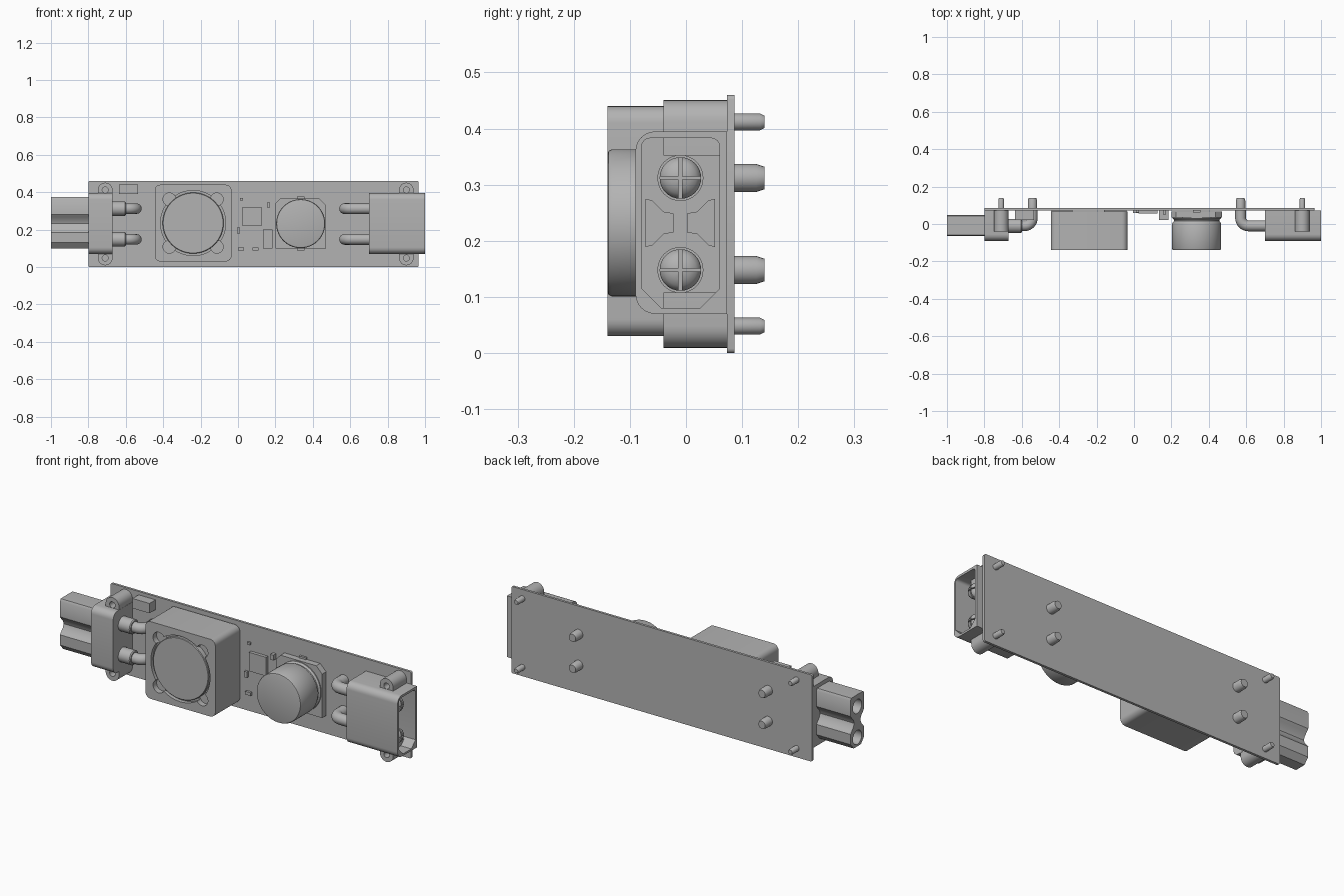
import bpy, bmesh, math
from mathutils import Vector

if "Cube" in bpy.data.objects:
    bpy.data.objects.remove(bpy.data.objects["Cube"])

GREY = bpy.data.materials.new("plain grey")
GREY.diffuse_color = (0.45, 0.45, 0.45, 1)
GREY.use_nodes = True
GREY.node_tree.nodes["Principled BSDF"].inputs["Base Color"].default_value = GREY.diffuse_color


def place(axis, u, v, t):
    """Point from profile coordinates (u, v) and distance t along the axis."""
    return Vector((t, u, v)) if axis == 'x' else Vector((u, t, v))


def finish(obj, angle=35):
    if not obj.data.materials:
        obj.data.materials.append(GREY)
    bpy.ops.object.select_all(action='DESELECT')
    obj.select_set(True)
    bpy.context.view_layer.objects.active = obj
    bpy.ops.object.shade_smooth_by_angle(angle=math.radians(angle))
    return obj


def from_bmesh(name, bm):
    bmesh.ops.recalc_face_normals(bm, faces=bm.faces)
    me = bpy.data.meshes.new(name)
    bm.to_mesh(me)
    bm.free()
    obj = bpy.data.objects.new(name, me)
    bpy.context.collection.objects.link(obj)
    return finish(obj)


def prism(name, pts, axis, a, b):
    bm = bmesh.new()
    f = bm.faces.new([bm.verts.new(place(axis, u, v, a)) for u, v in pts])
    ext = bmesh.ops.extrude_face_region(bm, geom=[f], use_keep_orig=True)
    moved = [g for g in ext['geom'] if isinstance(g, bmesh.types.BMVert)]
    bmesh.ops.translate(bm, verts=moved, vec=place(axis, 0, 0, b - a))
    return from_bmesh(name, bm)


def lathe(name, profile, axis, cu, cv, seg=32):
    """Turned solid; profile is a list of (radius, distance along axis)."""
    bm = bmesh.new()
    rings = []
    for r, t in profile:
        rings.append([bm.verts.new(place(axis, cu + r * math.cos(2 * math.pi * i / seg),
                                         cv + r * math.sin(2 * math.pi * i / seg), t)) for i in range(seg)])
    for p, q in zip(rings, rings[1:]):
        for i in range(seg):
            j = (i + 1) % seg
            bm.faces.new((p[i], p[j], q[j], q[i]))
    bm.faces.new(rings[0])
    bm.faces.new(rings[-1])
    return from_bmesh(name, bm)


def rrect(u0, u1, v0, v1, radii, seg=(6, 6, 6, 6)):
    """Rectangle outline; radii run lower-left, lower-right, upper-right, upper-left. seg 1 = chamfer."""
    pts = []
    corners = [(u0, v0, 1, 1, 180), (u1, v0, -1, 1, 270), (u1, v1, -1, -1, 0), (u0, v1, 1, -1, 90)]
    for (u, v, su, sv, start), r, n in zip(corners, radii, seg):
        if r == 0:
            pts.append((u, v))
            continue
        for k in range(n + 1):
            a = math.radians(start + 90 * k / n)
            pts.append((u + su * r + r * math.cos(a), v + sv * r + r * math.sin(a)))
    return pts


def box(name, x0, x1, z0, z1, y0, y1=0.074):
    return prism(name, [(x0, z0), (x1, z0), (x1, z1), (x0, z1)], 'y', y0, y1)


def cut(obj, *cutters):
    for c in cutters:
        m = obj.modifiers.new("cut", 'BOOLEAN')
        m.operation, m.solver, m.object = 'DIFFERENCE', 'EXACT', c
        bpy.ops.object.select_all(action='DESELECT')
        bpy.context.view_layer.objects.active = obj
        obj.select_set(True)
        bpy.ops.object.modifier_apply(modifier=m.name)
        bpy.data.objects.remove(c)
    return finish(obj)


def elbow(name, x_start, x_pin, z, r):
    """Bent tube from a connector to the board."""
    s = 1 if x_pin > x_start else -1
    R, y0 = 0.042, -0.01
    path = [(x_start, y0)]
    for k in range(9):
        a = math.radians(90 * k / 8)
        path.append((x_pin - s * R * (1 - math.sin(a)), y0 + R * (1 - math.cos(a))))
    path.append((x_pin, 0.076))
    cu = bpy.data.curves.new(name, 'CURVE')
    cu.dimensions = '3D'
    sp = cu.splines.new('POLY')
    sp.points.add(len(path) - 1)
    for p, (x, y) in zip(sp.points, path):
        p.co = (x, y, z, 1)
    cu.bevel_depth, cu.bevel_resolution, cu.use_fill_caps = r, 6, True
    obj = bpy.data.objects.new(name, cu)
    bpy.context.collection.objects.link(obj)
    bpy.ops.object.select_all(action='DESELECT')
    obj.select_set(True)
    bpy.context.view_layer.objects.active = obj
    bpy.ops.object.convert(target='MESH')
    return finish(bpy.context.view_layer.objects.active)


# Circuit board
prism("board", rrect(-0.80, 0.965, 0.0, 0.46, [0.008] * 4, (3,) * 4), 'y', 0.073, 0.086)

MZ = 0.232                 # middle height of the connectors
POLES = (0.148, 0.312)     # contact heights
SHELL = rrect(-0.09, 0.073, 0.07, 0.395, [0.035, 0, 0, 0.035])

# Left connector: flange and twin-barrel nose with socket holes
prism("left_flange", SHELL, 'x', -0.80, -0.67)
half = [(0, 0.10), (0.03, 0.10), (0.056, 0.13), (0.057, 0.185), (0.047, 0.197), (0.032, 0.214),
        (0.026, MZ), (0.032, 0.25), (0.047, 0.267), (0.057, 0.28), (0.057, 0.362), (0.05, 0.374), (0, 0.375)]
outline = [(-0.008 + u, v) for u, v in half] + [(-0.008 - u, v) for u, v in half[-2:0:-1]]
nose = prism("left_nose", outline, 'x', -1.0, -0.795)
cut(nose, *[lathe("hole", [(0.037, -1.05), (0.037, -0.83)], 'x', -0.008, z) for z in POLES])

# Right connector: hollow shell with chamfered cavity, keyed ribs and split pins
shell = prism("right_shell", SHELL, 'x', 0.70, 1.0)
cut(shell, prism("cavity", rrect(-0.079, 0.060, 0.08, 0.383, [0.035, 0.035, 0.015, 0.015], (1, 1, 4, 4)),
                 'x', 0.80, 1.05))
for side, s in (("front", -1), ("back", 1)):
    rib = [(0.062, -0.043), (0.05, -0.04), (0.03, -0.02), (0.012, -0.017),
           (0.012, 0.017), (0.03, 0.02), (0.05, 0.04), (0.062, 0.043)]
    prism("key_rib_" + side, [(-0.01 + s * u, MZ + v) for u, v in rib], 'x', 0.795, 0.86)
for z in POLES:
    dome = [(0.037 * math.cos(math.radians(a)), 0.945 + 0.025 * math.sin(math.radians(a)))
            for a in (0, 20, 40, 60, 80)]
    pin = lathe("split_pin", [(0.037, 0.795)] + dome, 'x', -0.01, z)
    slots = [prism("slot", [(-0.01 - a, z - b), (-0.01 + a, z - b), (-0.01 + a, z + b), (-0.01 - a, z + b)],
                   'x', 0.88, 1.05) for a, b in ((0.003, 0.06), (0.06, 0.003))]
    cut(pin, *slots)
    lathe("pin_collar", [(0.041, 0.795), (0.041, 0.81)], 'x', -0.01, z)

# Bent contacts and their tips behind the board
for z in POLES:
    lathe("left_sleeve", [(0.038, -0.68), (0.038, -0.605), (0.034, -0.60)], 'x', -0.01, z)
    elbow("left_elbow", -0.62, -0.543, z, 0.028)
    elbow("right_elbow", 0.71, 0.570, z, 0.029)
    for x in (-0.543, 0.570):
        lathe("contact_tip", [(0.025, 0.06), (0.025, 0.125), (0.02, 0.14)], 'y', x, z, 24)

# Mounting ears with holes, and their pegs through the board
for x in (-0.71, 0.90):
    for s in (-1, 1):
        zc = 0.23 + s * 0.182
        arc = [(x + 0.039 * math.cos(math.radians(a)), zc + s * 0.039 * math.sin(math.radians(a)))
               for a in range(0, 181, 15)]
        inner = zc - s * 0.06
        ear = prism("mount_ear", arc + [(x - 0.039, inner), (x + 0.039, inner)], 'y', -0.04, 0.074)
        cut(ear, lathe("hole", [(0.016, -0.06), (0.016, 0.03)], 'y', x, zc))
        lathe("mount_peg", [(0.015, 0.06), (0.015, 0.132), (0.011, 0.14)], 'y', x, zc, 24)

# Shielded coil: rounded block, ring groove with corner pockets, core and feet
CX, CZ = -0.24, 0.235
coil = prism("coil_block", rrect(-0.445, -0.035, 0.03, 0.44, [0.03] * 4), 'y', -0.14, 0.066)
pockets = [lathe("pocket", [(0.034, -0.16), (0.034, -0.11)], 'y', CX + sx * 0.127, CZ + sz * 0.127)
           for sx in (-1, 1) for sz in (-1, 1)]
cut(coil, lathe("ring", [(0.174, -0.16), (0.174, -0.12)], 'y', CX, CZ, 64), *pockets)
lathe("coil_core", [(0.163, -0.10), (0.163, -0.135), (0.160, -0.138)], 'y', CX, CZ, 64)
box("coil_foot_left", -0.44, -0.33, 0.10, 0.37, 0.06)
box("coil_foot_right", -0.16, -0.04, 0.10, 0.37, 0.06)

# Can capacitor: crimped can, chamfered base and end tabs
lathe("capacitor_can", [(0.122, -0.14), (0.128, -0.138), (0.131, -0.132), (0.131, 0.002), (0.127, 0.010),
                        (0.121, 0.016), (0.121, 0.022), (0.129, 0.030), (0.129, 0.05)], 'y', 0.335, 0.232, 64)
prism("capacitor_base", rrect(0.20, 0.47, 0.098, 0.366, [0, 0, 0.035, 0.025], (1,) * 4), 'y', 0.035, 0.068)
box("capacitor_tabs", 0.315, 0.355, 0.088, 0.376, 0.062)

# Small board components: x0, x1, z0, z1, front y
for name, *b in (("corner_block", -0.635, -0.535, 0.39, 0.442, 0.022),
                 ("chip", 0.025, 0.125, 0.22, 0.32, 0.056),
                 ("tall_block", 0.135, 0.185, 0.10, 0.20, 0.022),
                 ("resistor", 0.010, 0.026, 0.355, 0.368, 0.062),
                 ("resistor", 0.154, 0.172, 0.318, 0.346, 0.050),
                 ("resistor", -0.006, 0.010, 0.178, 0.210, 0.060),
                 ("resistor", 0.000, 0.032, 0.088, 0.105, 0.060),
                 ("resistor", 0.078, 0.110, 0.088, 0.105, 0.060)):
    box(name, *b)
